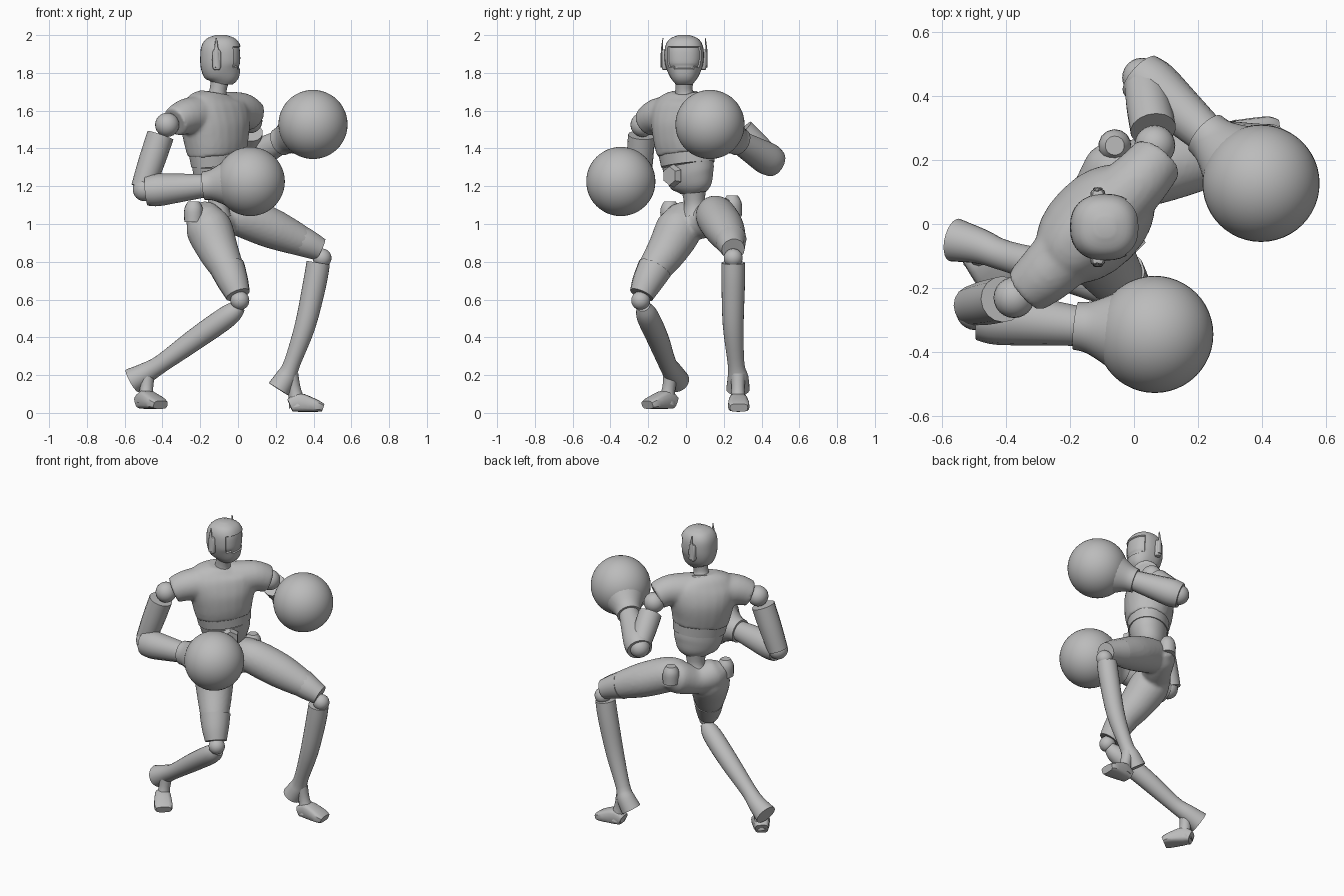
import bpy, bmesh, math
from mathutils import Vector, Matrix

if "Cube" in bpy.data.objects:
    bpy.data.objects.remove(bpy.data.objects["Cube"])

GREY = (0.5, 0.5, 0.5, 1)
mat = bpy.data.materials.new("plain grey")
mat.use_nodes = True
mat.diffuse_color = GREY
mat.node_tree.nodes["Principled BSDF"].inputs["Base Color"].default_value = GREY
ACROSS = Vector((0.7, 0.7, 0))      # chest points between the front and +x
FORWARD = Vector((0.7, -0.7, 0))


def finish(name, bm, blend=0):
    """Turn a bmesh into a named object; blend fuses overlapping volumes."""
    bmesh.ops.recalc_face_normals(bm, faces=bm.faces)
    me = bpy.data.meshes.new(name)
    bm.to_mesh(me)
    bm.free()
    me.materials.append(mat)
    ob = bpy.data.objects.new(name, me)
    bpy.context.collection.objects.link(ob)
    if blend:
        rm = ob.modifiers.new("fuse", 'REMESH')
        rm.mode, rm.voxel_size, rm.use_smooth_shade = 'VOXEL', 0.011, True
        sm = ob.modifiers.new("soften", 'SMOOTH')
        sm.factor, sm.iterations = 0.5, blend
    return ob


def smooth_rings(rings, steps):
    """Catmull-Rom interpolation of (x, y, z, width, depth) rings."""
    pts = [rings[0]] + list(rings) + [rings[-1]]
    out = []
    for a, b, c, d in zip(pts, pts[1:], pts[2:], pts[3:]):
        for i in range(steps):
            t = i / steps
            out.append([0.5 * (2*q + (r-p)*t + (2*p-5*q+4*r-s)*t*t + (3*q-p-3*r+s)*t**3)
                        for p, q, r, s in zip(a, b, c, d)])
    return out + [list(rings[-1])]


def loft(bm, rings, ref=(0, 1, 0), sides=24, square=1.0, steps=4):
    """Closed tube through elliptical rings; square < 1 gives boxier sections."""
    rings = [tuple(r) if len(r) == 5 else tuple(r) + (r[3],) for r in rings]
    rings = smooth_rings(rings, steps)
    loops = []
    for i, r in enumerate(rings):
        ends = [Vector(rings[j][:3]) for j in (max(i-1, 0), min(i+1, len(rings)-1))]
        axis = (ends[1] - ends[0]).normalized()
        ref_v = Vector(ref)
        u = (ref_v - axis * ref_v.dot(axis)).normalized()
        v = axis.cross(u)
        loop = []
        for k in range(sides):
            c, s = math.cos(math.tau*k/sides), math.sin(math.tau*k/sides)
            c, s = (math.copysign(abs(w)**square, w) for w in (c, s))
            loop.append(bm.verts.new(Vector(r[:3]) + u*c*r[3] + v*s*r[4]))
        loops.append(loop)
    for a, b in zip(loops, loops[1:]):
        for k in range(sides):
            n = (k + 1) % sides
            bm.faces.new((a[k], a[n], b[n], b[k]))
    bm.faces.new(loops[0])
    bm.faces.new(loops[-1])


def tube(name, rings, **kw):
    bm = bmesh.new()
    loft(bm, rings, **kw)
    return finish(name, bm)


def ball(name, centre, radius, segments=24):
    bm = bmesh.new()
    bmesh.ops.create_uvsphere(bm, u_segments=segments, v_segments=segments//2, radius=radius,
                              matrix=Matrix.Translation(centre))
    return finish(name, bm)


# Head with recessed visor
bm = bmesh.new()
loft(bm, [(-.08, -.01, 1.74, .045, .05), (-.08, -.01, 1.775, .072, .088), (-.09, -.01, 1.83, .096, .106),
          (-.09, -.01, 1.88, .104, .11), (-.09, -.01, 1.94, .1, .104), (-.09, -.01, 1.98, .076, .078),
          (-.09, -.01, 2.0, .03, .03)], sides=32, square=0.85)
bm.normal_update()
visor = [f for f in bm.faces if f.calc_center_median().x > -0.03
         and 1.825 < f.calc_center_median().z < 1.945]
bmesh.ops.inset_region(bm, faces=visor, thickness=0.003, depth=-0.008)
finish("head", bm)

# Ear pods with upright fins
for side, label in ((1, "left"), (-1, "right")):
    y = -.01 + side * .1
    tube(label + "_ear_pod", [(-.113, y, 1.815, .012, .01), (-.113, y, 1.83, .018, .022),
                              (-.113, y, 1.91, .018, .022), (-.113, y, 1.925, .012, .01)],
         square=0.6, steps=2)
    tube(label + "_ear_fin", [(-.113, y + side*.02, 1.83, .005, .016),
                              (-.115, y + side*.018, 1.92, .005, .012),
                              (-.115, y + side*.012, 1.985, .002, .003)], sides=8)

# Neck and collar
tube("neck", [(-.11, .0, 1.62, .075), (-.11, -.005, 1.67, .056), (-.105, -.01, 1.71, .045),
              (-.095, -.01, 1.77, .05)])
tube("collar", [(-.115, 0, 1.66, .095, .085), (-.11, -.005, 1.69, .07, .065)], ref=ACROSS, steps=1)

# Chest fused with both shoulder sleeves
bm = bmesh.new()
loft(bm, [(-.11, .005, 1.37, .172, .13), (-.115, 0, 1.44, .185, .145), (-.12, 0, 1.53, .205, .15),
          (-.12, 0, 1.61, .215, .13), (-.12, 0, 1.66, .18, .1), (-.115, 0, 1.695, .09, .065)],
     ref=ACROSS, square=0.9)
loft(bm, [(-.17, -.05, 1.58, .11), (-.27, -.15, 1.57, .095), (-.335, -.205, 1.54, .08)], ref=(0, 0, 1))
loft(bm, [(-.07, .05, 1.59, .11), (.02, .14, 1.6, .095), (.075, .205, 1.57, .085)], ref=(0, 0, 1))
finish("chest", bm, 4)

# Midriff band, abdomen and waist
tube("midriff_band", [(-.105, .01, 1.315, .162, .122), (-.11, .005, 1.375, .17, .128)],
     ref=ACROSS, steps=1)
tube("abdomen", [(-.1, .04, 1.165, .075, .06), (-.1, .035, 1.2, .12, .09),
                 (-.103, .02, 1.26, .148, .11), (-.105, .01, 1.318, .157, .117)], ref=ACROSS)
tube("waist", [(-.11, .05, 1.05, .075), (-.105, .045, 1.11, .055), (-.1, .04, 1.2, .07)])
hub = Vector((-.103, .02, 1.255))
tube("belly_hexagon", [(*(hub + FORWARD * .12), .062), (*(hub + FORWARD * .155), .05)],
     ref=(0, 0, 1), sides=6, steps=1)

# Pelvis fused with both thighs
bm = bmesh.new()
loft(bm, [(-.23, -.08, 1.06, .05), (-.19, -.03, 1.03, .095), (-.12, .07, 1.01, .09),
          (-.05, .18, 1.05, .1), (-.03, .25, 1.07, .06)], ref=(0, 0, 1))
loft(bm, [(-.19, -.01, 1.06, .085), (-.155, -.035, .98, .122), (-.105, -.1, .86, .108),
          (-.055, -.17, .76, .088), (-.02, -.215, .68, .072)])
loft(bm, [(-.07, .15, 1.06, .09), (.02, .16, 1.04, .108), (.17, .2, .98, .107),
          (.3, .23, .925, .088), (.36, .24, .9, .074)])
finish("hips_and_thighs", bm, 4)
for label, x, y, z in (("left", -.06, .245, 1.1), ("right", -.235, -.085, 1.07)):
    ref = Vector((.3, .7, 0))
    tube(label + "_hip_knob", [(x, y, z - .06, .05), (x, y, z + .01, .05), (x, y, z + .05, .03)],
         ref=ref, sides=14)

# Knee cuffs, knee joints and shins
tube("right_knee_cuff", [(-.055, -.165, .765, .094), (-.025, -.205, .69, .082), (0, -.235, .625, .066)],
     sides=14)
tube("left_knee_cuff", [(.31, .235, .92, .086), (.37, .24, .895, .076), (.435, .25, .865, .062)],
     sides=14)
ball("right_knee", (.01, -.24, .595), .05)
ball("left_knee", (.445, .25, .82), .05)
tube("right_shin", [(.01, -.225, .565, .035), (-.05, -.205, .515, .058), (-.22, -.15, .395, .058),
                    (-.4, -.1, .265, .048), (-.48, -.07, .215, .055), (-.56, -.05, .17, .068)])
tube("left_shin", [(.425, .25, .795, .062), (.405, .25, .68, .062), (.355, .25, .46, .055),
                   (.285, .265, .26, .044), (.255, .275, .19, .055), (.215, .275, .125, .062)])


def foot(label, ankle, heel, toe):
    """Short ankle post on a wedge shaped boot running from heel to toe."""
    heel, toe, ankle = Vector(heel), Vector(toe), Vector(ankle)
    low = heel.lerp(toe, 0.25)
    across = (toe - heel).cross(Vector((0, 0, 1)))
    tube(label + "_ankle", [(*ankle, .04), (*ankle.lerp(low, .5), .035), (*low, .05)], sides=12)
    sections = ((0, .04, .035), (.25, .048, .05), (.55, .054, .042), (.85, .057, .03), (1, .047, .022))
    tube(label + "_foot", [(*(heel.lerp(toe, t) + Vector((0, 0, h - .03))), w, h) for t, w, h in sections],
         ref=across, sides=16, square=0.6, steps=2)


foot("right", (-.48, -.08, .2), (-.515, -.07, .05), (-.41, -.205, .05))
foot("left", (.28, .275, .2), (.275, .275, .035), (.45, .28, .035))

# Arms: shoulder joint, upper arm, elbow, forearm, flared cuff, round glove
ARMS = {
    "right": ((-.375, -.23, 1.525), (-.41, -.235, 1.47), (-.505, -.255, 1.19),
              (-.485, -.285, 1.175), (.065, -.345, 1.225)),
    "left": ((.065, .245, 1.545), (.06, .295, 1.49), (.03, .45, 1.34),
             (.02, .465, 1.325), (.397, .127, 1.527)),
}
for label, points in ARMS.items():
    shoulder, top, bottom, elbow, fist = (Vector(p) for p in points)
    ball(label + "_shoulder", shoulder, .064)
    tube(label + "_upper_arm", [(*top, .072), (*top.lerp(bottom, .5), .07), (*bottom, .062)], sides=16)
    ball(label + "_elbow", bottom.lerp(elbow, .5), .062)
    reach = fist - elbow
    wrist = fist - reach.normalized() * .25
    tube(label + "_forearm", [(*elbow, .078), (*elbow.lerp(wrist, .2), .086),
                              (*elbow.lerp(wrist, .6), .075), (*wrist, .063)], sides=16)
    flare = fist - reach.normalized() * .14
    tube(label + "_glove_cuff", [(*wrist, .075), (*wrist.lerp(flare, .4), .082), (*flare, .115)])
    ball(label + "_glove", fist, .183, 48)

# Smooth shading that keeps hard rims crisp
bpy.ops.object.select_all(action='DESELECT')
for ob in bpy.context.collection.objects:
    if ob.type == 'MESH':
        ob.select_set(True)
        bpy.context.view_layer.objects.active = ob
bpy.ops.object.shade_smooth_by_angle(angle=math.radians(35))
